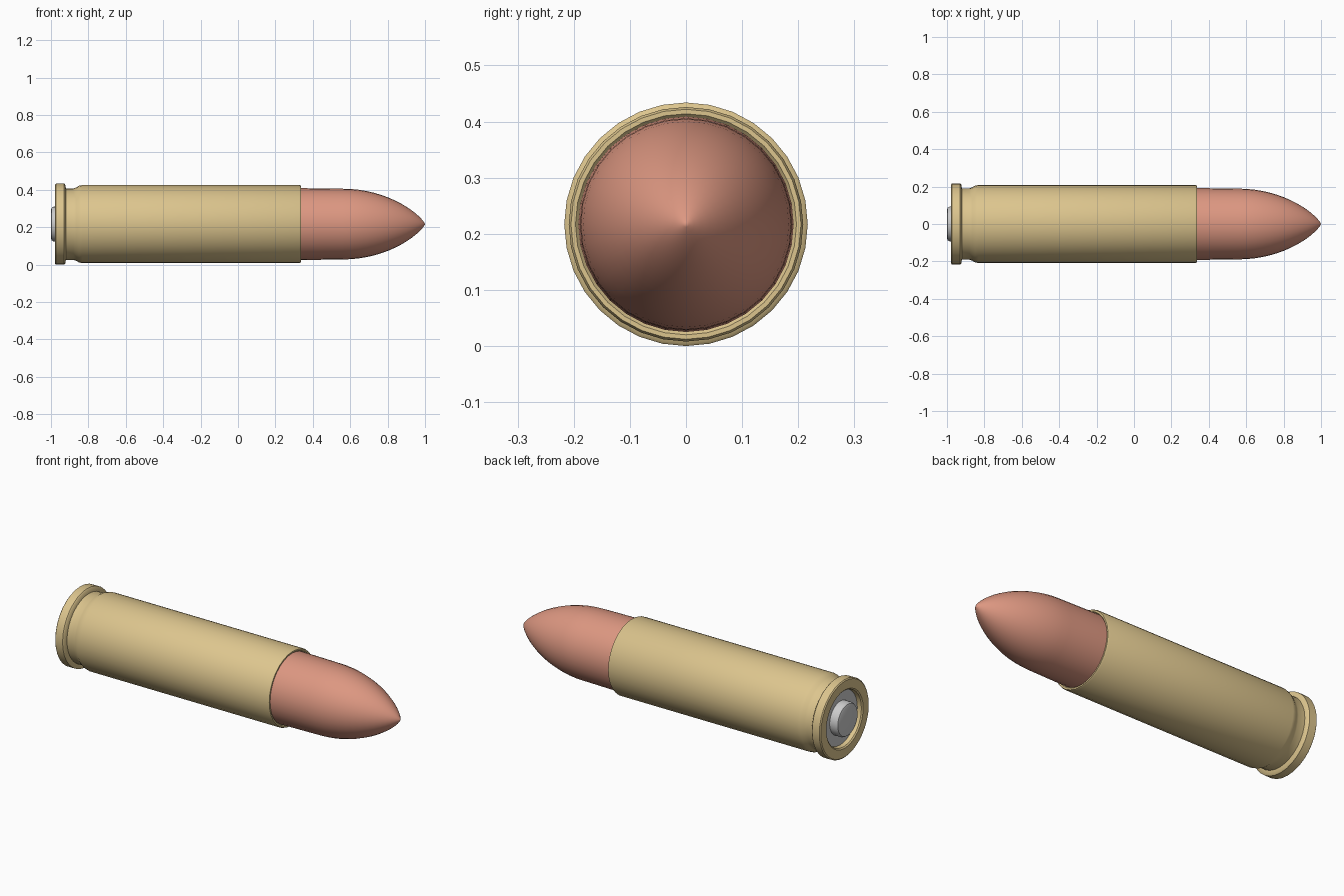
import bpy, math

if "Cube" in bpy.data.objects:
    bpy.data.objects.remove(bpy.data.objects["Cube"])

AXIS_Z = 0.217
SIDES = 32


def material(name, rgb):
    m = bpy.data.materials.new(name)
    m.diffuse_color = (*rgb, 1)
    m.use_nodes = True
    m.node_tree.nodes["Principled BSDF"].inputs["Base Color"].default_value = m.diffuse_color
    return m


def lathe(name, profile, mat=None):
    """Revolve (x, radius) points around the long axis; radius 0 makes a pole."""
    verts, faces, rings = [], [], []
    for x, r in profile:
        n = 1 if r == 0 else SIDES
        rings.append(list(range(len(verts), len(verts) + n)))
        for i in range(n):
            a = 2 * math.pi * i / SIDES
            verts.append((x, r * math.sin(a), AXIS_Z + r * math.cos(a)))
    for a, b in zip(rings, rings[1:]):
        for i in range(SIDES):
            j = (i + 1) % SIDES
            quad = [a[i % len(a)], a[j % len(a)], b[j % len(b)], b[i % len(b)]]
            faces.append(list(dict.fromkeys(quad)))
    mesh = bpy.data.meshes.new(name)
    mesh.from_pydata(verts, [], [f[::-1] for f in faces])
    ob = bpy.data.objects.new(name, mesh)
    bpy.context.collection.objects.link(ob)
    if mat:
        mesh.materials.append(mat)
    bpy.ops.object.select_all(action='DESELECT')
    ob.select_set(True)
    bpy.context.view_layer.objects.active = ob
    bpy.ops.object.shade_smooth_by_angle(angle=math.radians(35))
    return ob


brass = material("brass", (0.72, 0.56, 0.27))
copper = material("copper", (0.72, 0.31, 0.22))

# Case: recess wall, rim, extractor groove, body and rolled mouth
lathe("case", [
    (-0.945, 0.150), (-0.972, 0.155), (-0.978, 0.162),
    (-0.978, 0.211), (-0.973, 0.217), (-0.929, 0.217), (-0.924, 0.212),
    (-0.920, 0.191), (-0.880, 0.191), (-0.865, 0.196), (-0.850, 0.205),
    (-0.832, 0.209), (0.328, 0.209), (0.336, 0.205),
    (0.336, 0.197), (0.328, 0.190),
], brass)

# Bullet: straight shank and blunt ogive
START, TIP, R = 0.56, 1.0, 0.189
ogive = []
for i in range(17):
    t = math.sin(math.pi / 2 * i / 16)
    ogive.append((START + (TIP - START) * t, 0 if i == 16 else R * (1 - t * t) ** 0.78))
lathe("bullet", [(0.30, 0), (0.30, 0.192), (0.345, 0.192)] + ogive, copper)

# Recessed base plate and bevelled primer
lathe("base_plate", [(-0.950, 0), (-0.950, 0.152), (-0.935, 0.152), (-0.935, 0)])
lathe("primer", [(-1.0, 0), (-1.0, 0.076), (-0.996, 0.087), (-0.986, 0.093),
                 (-0.940, 0.093), (-0.940, 0)])
